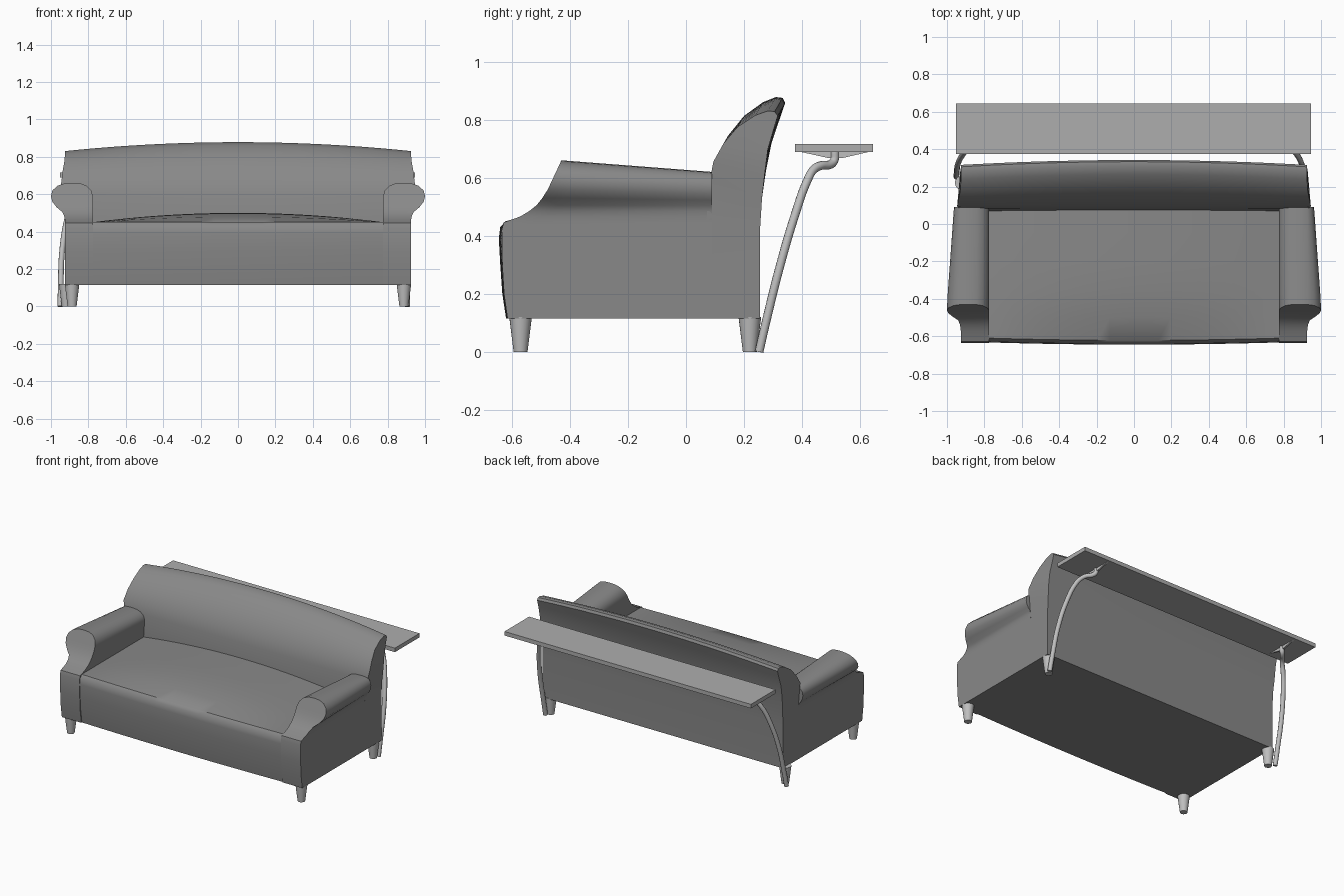
import bpy, bmesh, math

if "Cube" in bpy.data.objects:
    bpy.data.objects.remove(bpy.data.objects["Cube"])


def material(name, v):
    m = bpy.data.materials.new(name)
    m.diffuse_color = (v, v, v, 1)
    m.use_nodes = True
    m.node_tree.nodes["Principled BSDF"].inputs["Base Color"].default_value = m.diffuse_color
    return m


FABRIC = material("dark grey fabric", 0.25)
BOARD = material("mid grey board", 0.42)
METAL = material("light grey legs", 0.52)


def loft(name, sections, mat, angle=35):
    """Skin equal closed loops; ends are closed with strips pairing i and n-1-i."""
    bm = bmesh.new()
    rings = [[bm.verts.new(p) for p in s] for s in sections]
    n = len(rings[0])
    for a, b in zip(rings, rings[1:]):
        for i in range(n):
            j = (i + 1) % n
            bm.faces.new((a[i], a[j], b[j], b[i]))
    for r in (rings[0], rings[-1]):
        for i in range(n // 2 - 1):
            bm.faces.new((r[i], r[i + 1], r[n - 2 - i], r[n - 1 - i]))
    bmesh.ops.recalc_face_normals(bm, faces=bm.faces)
    me = bpy.data.meshes.new(name)
    bm.to_mesh(me)
    bm.free()
    ob = bpy.data.objects.new(name, me)
    bpy.context.collection.objects.link(ob)
    me.materials.append(mat)
    smooth(ob, angle)
    return ob


def smooth(ob, angle):
    bpy.ops.object.select_all(action='DESELECT')
    ob.select_set(True)
    bpy.context.view_layer.objects.active = ob
    bpy.ops.object.shade_smooth_by_angle(angle=math.radians(angle))


# Seat: bowed front and domed cushion top
front = [(-.62, .115), (-.633, .2), (-.64, .3), (-.645, .39), (-.64, .43), (-.622, .45),
         (-.5, .457), (-.35, .46), (-.2, .46), (-.05, .457), (.1, .45), (.1, .115)]
secs = []
for k in range(25):
    u = -1 + k / 12
    sec = []
    for y, z in front:
        dome = 1 - u * u
        if z >= .45:
            z = .45 + dome * .05 * min(1, max(0, (y + .622) / .3)) ** .6
        if y < -.6:
            y += .012 * u * u
        sec.append((u * .778, y, z))
    secs.append(sec)
loft("seat", secs, FABRIC)

# Rolled arms: rows are (height, front depth, inner x, outer x)
rows = [(.115, -.615, .775, .925), (.2, -.627, .775, .925), (.3, -.633, .775, .925),
        (.42, -.635, .775, .925), (.446, -.628, .775, .925), (.466, -.572, .775, .926),
        (.485, -.54, .775, .93), (.505, -.515, .775, .94), (.53, -.495, .775, .97),
        (.56, -.476, .775, .993), (.59, -.462, .776, 1.0), (.62, -.448, .785, .992),
        (.645, -.436, .81, .965), (.657, -.431, .84, .93), (.66, -.43, .875, .895)]
for side, label in ((1, "right"), (-1, "left")):
    secs = []
    for k in range(9):
        t = k / 8
        loop = []
        pts = [(r[2], r) for r in rows] + [(r[3], r) for r in reversed(rows)]
        for x, (z, yf, xi, xo) in pts:
            y = yf + (.09 - yf) * t
            g = min(1, max(0, (y + .43) / .52))      # roll tapers to the rear
            if x > .925:
                x = .925 + (x - .925) * (1 - .5 * g)
            if z > .5:
                z = .5 + (z - .5) * (1 - .25 * g)
            loop.append((side * x, y, z))
        secs.append(loop)
    loft(label + "_arm", secs, FABRIC)

# Backrest: rolled profile swept across, lower at both ends
prof = [(.07, .115), (.07, .45), (.085, .6), (.103, .67), (.145, .745), (.2, .813),
        (.265, .86), (.31, .878), (.333, .875), (.342, .858), (.322, .8), (.295, .72),
        (.275, .62), (.262, .53), (.255, .42), (.255, .115)]
secs = []
for k in range(25):
    u = -1 + k / 12
    sec = []
    for y, z in prof:
        h = min(1, max(0, (z - .58) / .3))
        wide = max(0, 1 - abs(z - .68) / .17) * max(0, min(1, (.34 - y) / .2))
        sec.append((u * (.925 + .022 * wide), y - .028 * h * u * u, z - .048 * h * u * u))
    secs.append(sec)
loft("backrest", secs, FABRIC)


# Tapered round legs
def leg(name, x, y):
    bpy.ops.mesh.primitive_cone_add(vertices=24, radius1=.024, radius2=.039, depth=.12,
                                    location=(x, y, .06))
    ob = bpy.context.object
    ob.name = name
    ob.data.materials.append(METAL)
    smooth(ob, 40)


leg("front_right_leg", .887, -.57)
leg("front_left_leg", -.887, -.57)
leg("rear_right_leg", .887, .22)
leg("rear_left_leg", -.918, .22)

# Shelf board behind the backrest
bpy.ops.mesh.primitive_cube_add(size=1, location=(-.003, .51, .702))
shelf = bpy.context.object
shelf.name = "shelf"
shelf.scale = (1.896, .27, .028)
bpy.ops.object.transform_apply(scale=True)
shelf.data.materials.append(BOARD)

# Bent shelf poles and their brackets
path = [(.905, .252, .0), (.903, .275, .1), (.895, .325, .3), (.868, .375, .47),
        (.83, .418, .59), (.805, .44, .628), (.785, .465, .642), (.76, .495, .645),
        (.745, .51, .658), (.742, .513, .69)]
for side, off, label in ((1, 0, "right"), (-1, .045, "left")):
    cu = bpy.data.curves.new(label + "_shelf_pole", 'CURVE')
    cu.dimensions = '3D'
    cu.bevel_depth = .015
    cu.bevel_resolution = 3
    cu.resolution_u = 6
    cu.use_fill_caps = True
    sp = cu.splines.new('BEZIER')
    sp.bezier_points.add(len(path) - 1)
    for bp, (x, y, z) in zip(sp.bezier_points, path):
        bp.co = (side * (x + off), y, z)
        bp.handle_left_type = bp.handle_right_type = 'AUTO'
    ob = bpy.data.objects.new(label + "_shelf_pole", cu)
    bpy.context.collection.objects.link(ob)
    cu.materials.append(METAL)
    bpy.ops.object.select_all(action='DESELECT')
    ob.select_set(True)
    bpy.context.view_layer.objects.active = ob
    bpy.ops.object.convert(target='MESH')
    smooth(bpy.context.object, 40)
    cx = side * (.742 + off)
    tri = [(.39, .69), (.49, .668), (.54, .668), (.635, .69)]
    loft(label + "_shelf_bracket", [[(cx + d, y, z) for y, z in tri] for d in (-.006, .006)], METAL)
